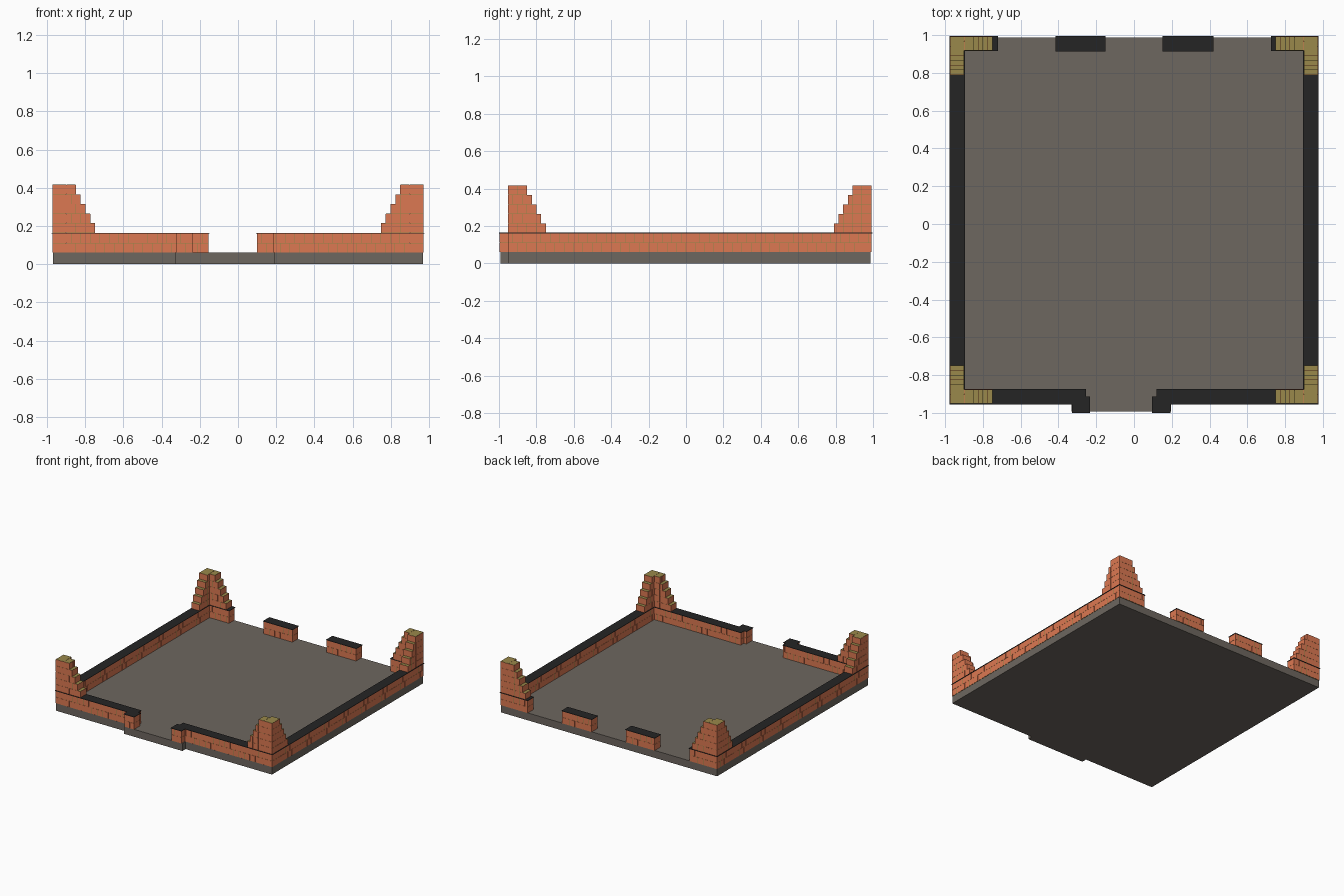
import bpy, bmesh

if "Cube" in bpy.data.objects:
    bpy.data.objects.remove(bpy.data.objects["Cube"])

BRICK, COURSE, GAP = 0.05, 0.0505, 0.0025
SLAB_TOP = 0.06
XO, YF, YB, T = 0.973, -0.951, 0.992, 0.074   # outer faces and wall thickness


def material(name, rgb):
    m = bpy.data.materials.new(name)
    m.diffuse_color = (*rgb, 1)
    m.use_nodes = True
    m.node_tree.nodes["Principled BSDF"].inputs["Base Color"].default_value = m.diffuse_color
    return m


BRICK_MAT = material("brick_orange", (0.72, 0.19, 0.085))
MORTAR_MAT = material("mortar_ochre", (0.32, 0.25, 0.07))
SHEET_MAT = material("sheet_black", (0.018, 0.018, 0.018))
SLAB_MAT = material("slab_grey", (0.155, 0.135, 0.115))


def box(bm, x0, x1, y0, y1, z0, z1):
    v = [bm.verts.new((x, y, z)) for z in (z0, z1)
         for x, y in ((x0, y0), (x1, y0), (x1, y1), (x0, y1))]
    for f in ((3, 2, 1, 0), (4, 5, 6, 7), (0, 1, 5, 4),
              (1, 2, 6, 5), (2, 3, 7, 6), (3, 0, 4, 7)):
        bm.faces.new([v[i] for i in f])


def finish(name, bm, mat):
    me = bpy.data.meshes.new(name)
    bm.to_mesh(me)
    bm.free()
    me.materials.append(mat)
    bpy.context.collection.objects.link(bpy.data.objects.new(name, me))


def course(bricks, mortar, x0, x1, y0, y1, z, half):
    """One row of bricks along the longer side, around a mortar core."""
    i = 0.0012
    along_x = (x1 - x0) > (y1 - y0)
    a, b = (x0, x1) if along_x else (y0, y1)
    cuts = [a]
    p = a + (BRICK / 2 if half else BRICK)
    while p < b - BRICK * 0.3:
        cuts.append(p)
        p += BRICK
    cuts.append(b)
    for k in range(len(cuts) - 1):
        s = cuts[k] + (GAP / 2 if k else 0)
        e = cuts[k + 1] - (GAP / 2 if k < len(cuts) - 2 else 0)
        z0, z1 = z + 0.001, z + COURSE - 0.001
        if along_x:
            box(bricks, s, e, y0, y1, z0, z1)
        else:
            box(bricks, x0, x1, s, e, z0, z1)
    box(mortar, x0 + i, x1 - i, y0 + i, y1 - i, z, z + COURSE)


# Floor slab with porch step
bm = bmesh.new()
outline = [(-0.97, -0.95), (-0.33, -0.95), (-0.33, -0.992), (0.195, -0.992),
           (0.195, -0.95), (0.97, -0.95), (0.97, 0.987), (-0.97, 0.987)]
face = bm.faces.new([bm.verts.new((x, y, 0)) for x, y in outline])
ext = bmesh.ops.extrude_face_region(bm, geom=[face])
bmesh.ops.translate(bm, vec=(0, 0, SLAB_TOP),
                    verts=[g for g in ext["geom"] if isinstance(g, bmesh.types.BMVert)])
bmesh.ops.recalc_face_normals(bm, faces=bm.faces)
finish("floor_slab", bm, SLAB_MAT)

# Low walls: name, x range, y range
XI = XO - T
walls = [
    ("left_wall", -XO, -XI, YF, YB),
    ("right_wall", XI, XO, YF, YB),
    ("front_left_wall", -XI, -0.258, YF, YF + T),
    ("front_right_wall", 0.122, XI, YF, YF + T),
    ("porch_left_pier", -0.324, -0.237, -0.996, -0.918),
    ("porch_right_pier", 0.099, 0.188, -0.996, -0.918),
    ("back_left_wall", -XI, -0.724, YB - T + 0.001, YB),
    ("back_left_pier", -0.412, -0.154, YB - T, YB),
    ("back_right_pier", 0.154, 0.418, YB - T, YB),
    ("back_right_wall", 0.728, XI, YB - T + 0.001, YB),
]
sheet_z = SLAB_TOP + 2 * COURSE + 0.003
for name, x0, x1, y0, y1 in walls:
    bricks, mortar, sheet = bmesh.new(), bmesh.new(), bmesh.new()
    for c in range(2):
        course(bricks, mortar, x0, x1, y0, y1, SLAB_TOP + c * COURSE, c % 2)
    # Damp-proof sheet laid on top with a small overhang
    o = 0.004
    box(sheet, x0 - o, x1 + o, y0 - o, y1 + o, sheet_z - 0.003, sheet_z)
    finish(name + "_bricks", bricks, BRICK_MAT)
    finish(name + "_mortar", mortar, MORTAR_MAT)
    finish(name + "_damp_sheet", sheet, SHEET_MAT)

# Stepped corner stacks, five courses each, racking back half a brick per course
for side, sx in (("left", -1), ("right", 1)):
    for end, yc, sy in (("front", YF, 1), ("back", YB, -1)):
        bricks, mortar = bmesh.new(), bmesh.new()
        for c in range(5):
            z = sheet_z + c * COURSE
            lx, ly = 0.224 - 0.025 * c, 0.202 - 0.025 * c
            xs = sorted((sx * XO, sx * XI))
            ys = sorted((yc, yc + sy * ly))
            course(bricks, mortar, *xs, *ys, z, c % 2)
            xs = sorted((sx * XI, sx * (XO - lx)))
            ys = sorted((yc, yc + sy * T))
            course(bricks, mortar, *xs, *ys, z, c % 2)
        finish(f"{end}_{side}_corner_bricks", bricks, BRICK_MAT)
        finish(f"{end}_{side}_corner_mortar", mortar, MORTAR_MAT)
